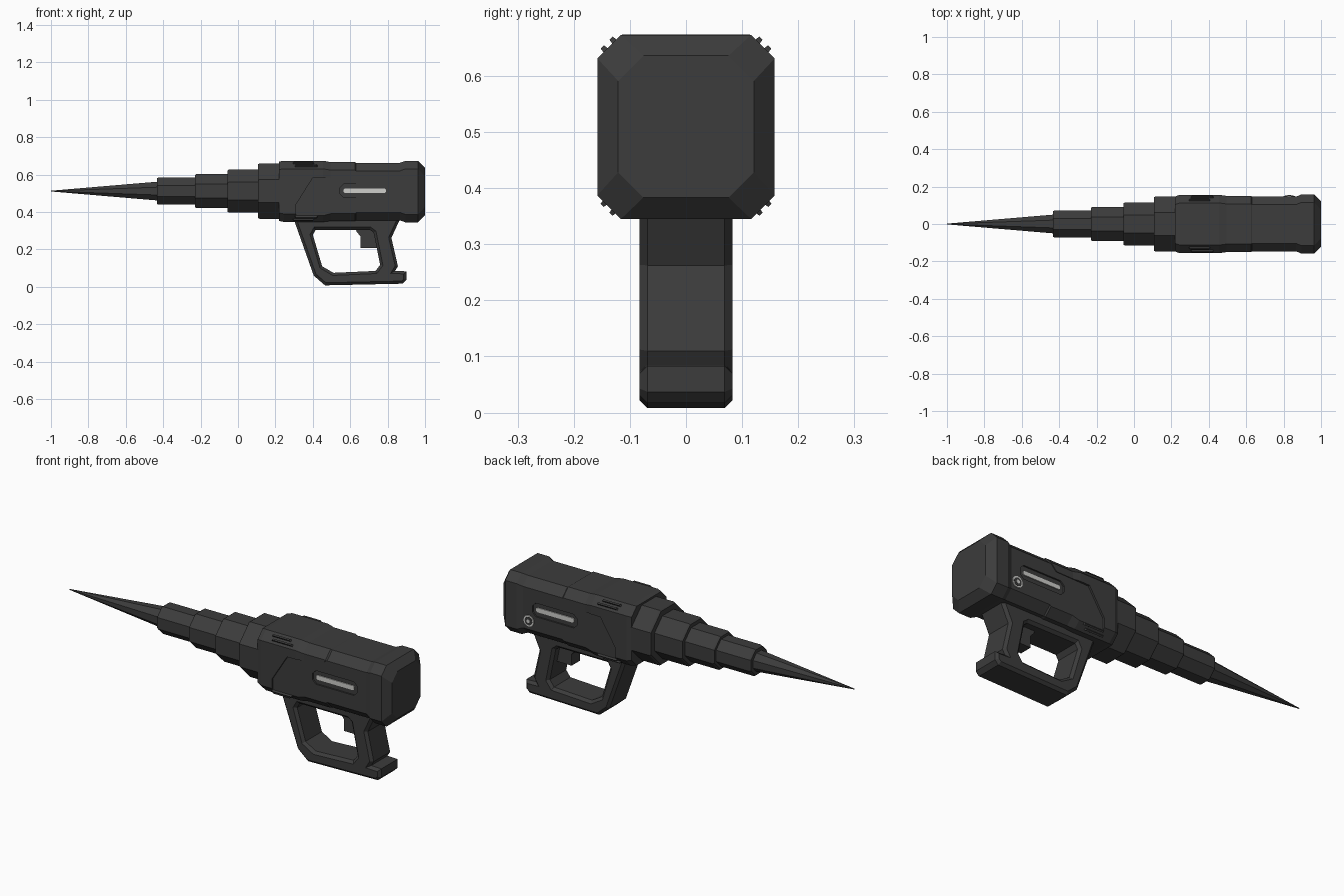
import bpy, bmesh, math

if "Cube" in bpy.data.objects:
    bpy.data.objects.remove(bpy.data.objects["Cube"])

def material(name, v):
    m = bpy.data.materials.new(name)
    m.diffuse_color = (*v, 1)
    m.use_nodes = True
    m.node_tree.nodes["Principled BSDF"].inputs["Base Color"].default_value = m.diffuse_color
    return m

DARK = material("dark_grey", (0.045, 0.045, 0.045))
LIGHT = material("light_grey", (0.62, 0.62, 0.6))

def make(name, bm, mat):
    bmesh.ops.recalc_face_normals(bm, faces=bm.faces[:])
    me = bpy.data.meshes.new(name)
    bm.to_mesh(me)
    bm.free()
    me.materials.append(mat)
    ob = bpy.data.objects.new(name, me)
    bpy.context.collection.objects.link(ob)
    return ob

def octagon(x, hy, top, bot, c):
    return [(x, -hy, bot + c), (x, -hy + c, bot), (x, hy - c, bot), (x, hy, bot + c),
            (x, hy, top - c), (x, hy - c, top), (x, -hy + c, top), (x, -hy, top - c)]

def loft(name, sections, mat):
    """Skin a row of eight-sided sections along x."""
    bm = bmesh.new()
    rings = [[bm.verts.new(p) for p in octagon(*s)] for s in sections]
    for a, b in zip(rings, rings[1:]):
        for i in range(8):
            j = (i + 1) % 8
            bm.faces.new((a[i], a[j], b[j], b[i]))
    bm.faces.new(rings[0])
    bm.faces.new(rings[-1])
    return make(name, bm, mat)

def prism(bm, pts, y0, y1):
    """Extrude an x-z outline from y0 to y1."""
    a = [bm.verts.new((x, y0, z)) for x, z in pts]
    b = [bm.verts.new((x, y1, z)) for x, z in pts]
    n = len(pts)
    bm.faces.new(a)
    bm.faces.new(b[::-1])
    for i in range(n):
        j = (i + 1) % n
        bm.faces.new((a[i], b[i], b[j], a[j]))

def slot(x0, x1, z0, z1, c):
    return [(x0 + c, z0), (x1 - c, z0), (x1, z0 + c), (x1, z1 - c),
            (x1 - c, z1), (x0 + c, z1), (x0, z1 - c), (x0, z0 + c)]

# Stepped drill bit
ZC = 0.512
steps = [(-1, .002), (-.433, .05)]
for x0, x1, r in [(-.433, -.23, .073), (-.23, -.057, .091),
                  (-.057, .107, .115), (.107, .225, .148)]:
    steps += [(x0, r - .005), (x0 + .008, r), (x1, r)]
loft("drill_bit", [(x, r, ZC + r, ZC - r, r * .586) for x, r in steps], DARK)

# Housing: front collar, shell, main body and end cap
body = loft("housing", [
    (.22, .147, .670, .352, .043), (.245, .156, .674, .347, .043),
    (.455, .156, .674, .347, .043), (.495, .150, .667, .352, .043),
    (.625, .150, .667, .352, .043), (.632, .146, .663, .355, .043),
    (.866, .146, .663, .355, .043), (.895, .158, .673, .345, .042),
    (.963, .158, .673, .345, .042), (1, .121, .636, .383, .045)], DARK)

# Cut the lowered side panels and the light recesses
def cut(name, pts, depth):
    bm = bmesh.new()
    for s in (-1, 1):
        prism(bm, pts, s * depth, s * .3)
    cutter = make(name, bm, DARK)
    cutter.hide_render = True
    mod = body.modifiers.new(name, 'BOOLEAN')
    mod.object = cutter
    mod.operation = 'DIFFERENCE'
    mod.solver = 'EXACT'
    bpy.context.view_layer.objects.active = body
    bpy.ops.object.modifier_apply(modifier=name)
    bpy.data.objects.remove(cutter)

cut("panel_cutter", [(.31, .30), (.31, .44), (.40, .583), (.595, .587),
                     (.625, .62), (.64, .62), (.64, .30)], .1462)
cut("slot_cutter", slot(.545, .81, .477, .55, .02), .138)

# Light strips in the recesses
bm = bmesh.new()
for s in (-1, 1):
    prism(bm, slot(.565, .79, .502, .526, .006), s * .13, s * .143)
make("light_strips", bm, LIGHT)

# Vent ribs on the four chamfers of the collar
bm = bmesh.new()
h = math.sqrt(.5)
for sy in (-1, 1):
    for sz in (-1, 1):
        for t, x0, x1 in ((-.011, .29, .41), (.011, .30, .43)):
            cy, cz = .1345 + t * h, .142 - t * h
            lo, hi = [], []
            for u, o, inset in ((-.007, -.01, 0), (.007, -.01, 0), (.004, .01, .01), (-.004, .01, .01)):
                y = sy * (cy + u * h + o * h)
                z = .5105 + sz * (cz - u * h + o * h)
                lo.append(bm.verts.new((x0 + inset, y, z)))
                hi.append(bm.verts.new((x1 - inset, y, z)))
            bm.faces.new(lo)
            bm.faces.new(hi[::-1])
            for i in range(4):
                j = (i + 1) % 4
                bm.faces.new((lo[i], hi[i], hi[j], lo[j]))
make("vent_ribs", bm, DARK)

# Grip loop: filled outline with a hole, chamfered edges
outer = [(.295, .37), (.405, .06), (.465, .008), (.88, .017), (.9, .037), (.9, .083),
         (.84, .085), (.855, .11), (.82, .262), (.87, .37)]
inner = [(.40, .278), (.45, .11), (.51, .075), (.735, .085), (.76, .118),
         (.725, .29), (.705, .305), (.415, .305)]
cu = bpy.data.curves.new("grip", 'CURVE')
cu.dimensions = '2D'
cu.fill_mode = 'BOTH'
cu.extrude, cu.bevel_depth, cu.offset, cu.bevel_resolution = .069, .014, -.014, 0
for pts in (outer, inner):
    sp = cu.splines.new('POLY')
    sp.points.add(len(pts) - 1)
    for p, (x, z) in zip(sp.points, pts):
        p.co = (x, z, 0, 1)
    sp.use_cyclic_u = True
tmp = bpy.data.objects.new("grip_curve", cu)
bpy.context.collection.objects.link(tmp)
dg = bpy.context.evaluated_depsgraph_get()
me = bpy.data.meshes.new_from_object(tmp.evaluated_get(dg))
bpy.data.objects.remove(tmp)
me.materials.clear()
me.materials.append(DARK)
for p in me.polygons:
    p.use_smooth = False
grip = bpy.data.objects.new("grip", me)
grip.rotation_euler.x = math.pi / 2
bpy.context.collection.objects.link(grip)

# Trigger
bm = bmesh.new()
prism(bm, [(.63, .31), (.635, .293), (.655, .27), (.655, .208), (.75, .208), (.75, .31)], -.035, .035)
make("trigger", bm, DARK)

# Round button on the back side
def disc(name, r, y1, mat):
    bm = bmesh.new()
    pts = [(.83 + r * math.cos(i * math.pi / 8), .445 + r * math.sin(i * math.pi / 8)) for i in range(16)]
    prism(bm, pts, .14, y1)
    make(name, bm, mat)

disc("button_rim", .03, .150, LIGHT)
disc("button_face", .022, .152, DARK)
disc("button_centre", .010, .154, LIGHT)
